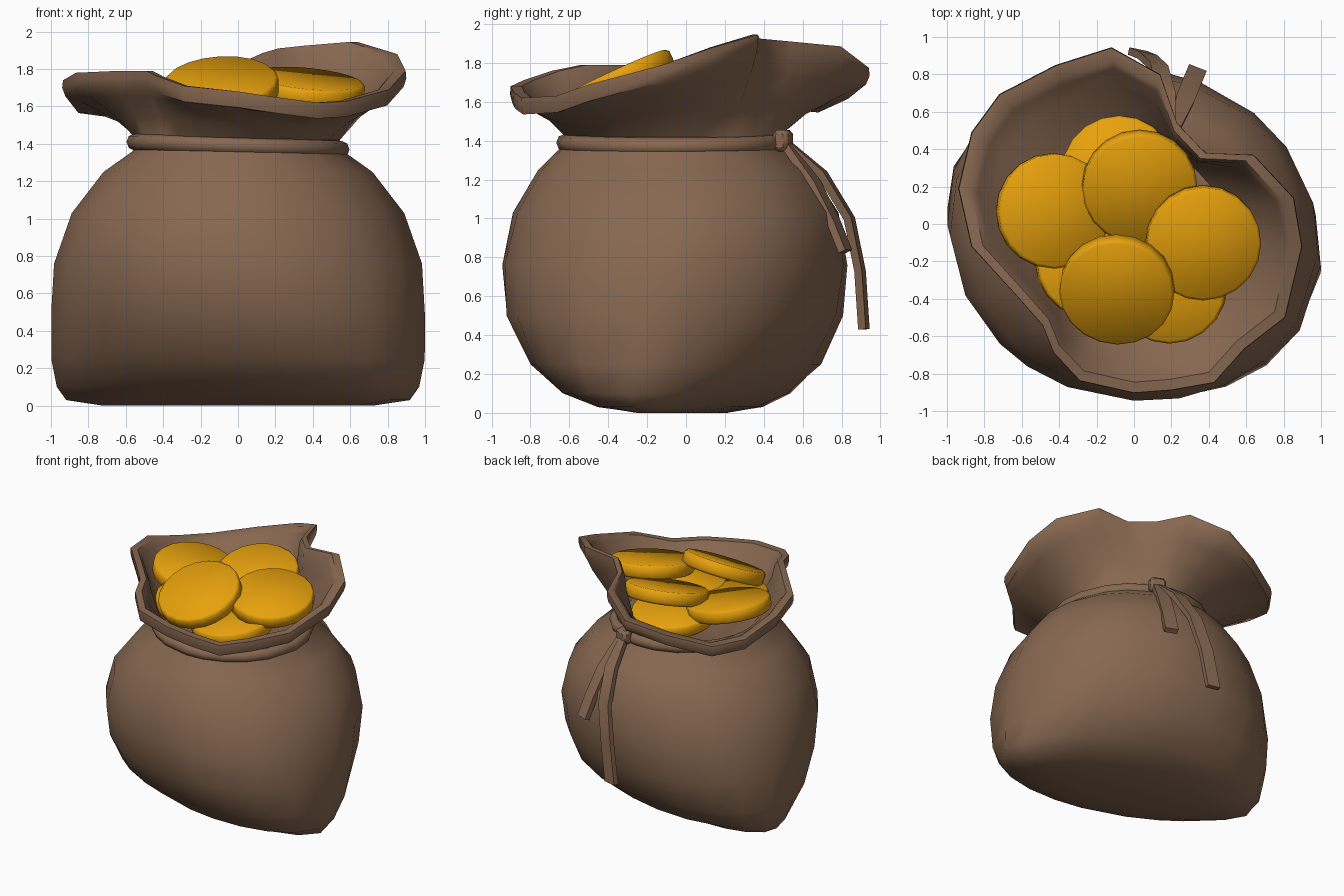
import bpy, bmesh, math
from mathutils import Vector

if "Cube" in bpy.data.objects:
    bpy.data.objects.remove(bpy.data.objects["Cube"])


def material(name, rgb):
    m = bpy.data.materials.new(name)
    m.diffuse_color = (*rgb, 1)
    m.use_nodes = True
    m.node_tree.nodes["Principled BSDF"].inputs["Base Color"].default_value = m.diffuse_color
    return m


CLOTH = material("brown cloth", (0.243, 0.137, 0.081))
GOLD = material("gold", (0.80, 0.36, 0.004))


def finish(name, bm, mat, angle=40):
    bmesh.ops.recalc_face_normals(bm, faces=bm.faces[:])
    me = bpy.data.meshes.new(name)
    bm.to_mesh(me)
    bm.free()
    me.materials.append(mat)
    ob = bpy.data.objects.new(name, me)
    bpy.context.collection.objects.link(ob)
    bpy.ops.object.select_all(action='DESELECT')
    ob.select_set(True)
    bpy.context.view_layer.objects.active = ob
    bpy.ops.object.shade_smooth_by_angle(angle=math.radians(angle))
    return ob


def loft(name, rings, mat, closed=False, angle=40):
    """Skin a list of point rings; cap the ends unless the rings close up."""
    bm = bmesh.new()
    vs = [[bm.verts.new(p) for p in r] for r in rings]
    n = len(vs[0])
    for a, b in zip(vs, vs[1:] + ([vs[0]] if closed else [])):
        for i in range(n):
            j = (i + 1) % n
            bm.faces.new((a[i], a[j], b[j], b[i]))
    if not closed:
        bm.faces.new(vs[0])
        bm.faces.new(vs[-1])
    return finish(name, bm, mat, angle)


# wavy mouth rim, counter-clockwise from the right side
RIM = [(.90, -.12, 1.79), (.855, .14, 1.88), (.64, .37, 1.945), (.38, .38, 1.925),
       (.23, .54, 1.91), (.14, .80, 1.885), (-.12, .945, 1.775), (-.42, .85, 1.70),
       (-.72, .695, 1.63), (-.87, .49, 1.65), (-.94, .19, 1.74), (-.87, -.12, 1.78),
       (-.65, -.36, 1.79), (-.49, -.54, 1.79), (-.43, -.69, 1.76), (-.29, -.84, 1.71),
       (0, -.905, 1.68), (.2, -.89, 1.65), (.43, -.85, 1.62), (.59, -.67, 1.63),
       (.81, -.50, 1.69)]
CENTRE = Vector((0, -.07, 0))
ANGLES = [math.atan2(y + .07, x) for x, y, z in RIM]


def section(z, hx, yf, yb, p, shear):
    """Rounded cross-section; shear skews the bottom corners."""
    out = []
    for a in ANGLES:
        c, s = math.cos(a), math.sin(a)
        x = hx * math.copysign(abs(c) ** (2 / p), c)
        y = (yb + yf) / 2 + (yb - yf) / 2 * math.copysign(abs(s) ** (2 / p), s)
        out.append(Vector((x, y - shear * x, z)))
    return out


NECK = section(1.42, .545, -.62, .48, 2, 0)


def flare(f, zf, inset=1.0):
    """Ring between neck (0) and rim (1), optionally pulled inwards."""
    out = []
    for n, r in zip(NECK, RIM):
        r = Vector(r)
        p = n.lerp(r, f)
        p = CENTRE + (p - CENTRE) * inset
        p.z = n.z + (r.z - n.z) * zf
        out.append(p)
    return out


def shifted(ring, dz):
    return [p + Vector((0, 0, dz)) for p in ring]


# sack: body, neck, flared mouth, rolled rim and inner lining in one skin
body = [section(*s) for s in [
    (.00, .72, -.18, .14, 1.9, .24),
    (.03, .92, -.40, .34, 1.9, .24),
    (.10, .97, -.60, .50, 1.95, .22),
    (.25, 1.0, -.78, .68, 2.0, .17),
    (.50, 1.0, -.92, .80, 2.05, .11),
    (.76, .985, -.945, .83, 2.05, .05),
    (1.03, .89, -.89, .79, 2.05, 0),
    (1.25, .72, -.76, .65, 2, 0),
    (1.36, .565, -.65, .51, 2, 0)]]
rim = flare(1, 1)
mouth = [NECK, flare(.3, .33), flare(.75, .64),
         shifted(flare(.96, 1), -.085), shifted(rim, -.04),
         flare(.99, 1), flare(.98, 1, .935), shifted(flare(.96, 1, .905), -.035),
         flare(.75, .66, .91), flare(.25, .22, .92), flare(0, 0, .9)]
loft("sack", body + mouth, CLOTH, angle=45)

# cord around the neck: round closed tube, slightly lower on the right
cord = []
for k in range(8):
    a = math.tau * k / 8
    r = .042 * math.cos(a)
    ring = section(0, .555 + r, -.625 - r, .485 + r, 2, 0)
    cord.append([Vector((p.x, p.y, 1.39 - .035 * p.x + .045 * math.sin(a))) for p in ring])
loft("neck_cord", cord, CLOTH, closed=True, angle=60)

# knot
bm = bmesh.new()
bmesh.ops.create_cube(bm, size=1)
bmesh.ops.scale(bm, vec=(.12, .08, .11), verts=bm.verts)
bmesh.ops.bevel(bm, geom=bm.edges[:], offset=.02, segments=1, affect='EDGES')
knot = finish("cord_knot", bm, CLOTH)
knot.location = (.20, .50, 1.40)
knot.rotation_euler.z = math.radians(-20)


def ribbon(name, path, side, width=.1, thick=.04):
    path = [Vector(p) for p in path]
    side = Vector(side).normalized()
    rings = []
    for i, p in enumerate(path):
        t = path[min(i + 1, len(path) - 1)] - path[max(i - 1, 0)]
        n = side.cross(t).normalized() * thick / 2
        w = side * width / 2 * (.6 if i == 0 else 1)
        rings.append([p + w + n, p - w + n, p - w - n, p + w - n])
    loft(name, rings, CLOTH, angle=35)


# loose cord ends
ribbon("long_cord_end", [(.19, .51, 1.39), (.17, .70, 1.23), (.13, .84, 1.0),
                         (.07, .895, .73), (.02, .915, .43)], (.95, -.2, 0))
ribbon("short_cord_end", [(.22, .52, 1.37), (.27, .66, 1.18), (.31, .76, .98),
                          (.335, .82, .83)], (.93, -.36, 0))


def coin(name, loc, normal):
    bm = bmesh.new()
    bmesh.ops.create_cone(bm, cap_ends=True, segments=20, radius1=.308,
                          radius2=.308, depth=.1)
    rims = [e for e in bm.edges if abs(e.verts[0].co.z - e.verts[1].co.z) < .01]
    bmesh.ops.bevel(bm, geom=rims, offset=.015, segments=1, affect='EDGES')
    ob = finish(name, bm, GOLD, 50)
    ob.location = loc
    ob.rotation_euler = Vector((0, 0, 1)).rotation_difference(Vector(normal)).to_euler()


# coins heaped in the mouth
COINS = [((-.09, -.35, 1.70), (-.06, -.46, 1)), ((.37, -.10, 1.70), (.10, -.2, 1)),
         ((.03, .20, 1.68), (.05, -.3, 1)), ((-.43, .07, 1.645), (.2, -.05, 1)),
         ((-.08, .27, 1.57), (0, .1, 1)), ((.19, -.33, 1.55), (-.1, -.1, 1)),
         ((-.22, -.20, 1.54), (.15, 0, 1))]
for i, (loc, nrm) in enumerate(COINS):
    coin(f"coin_{i + 1}", loc, nrm)
